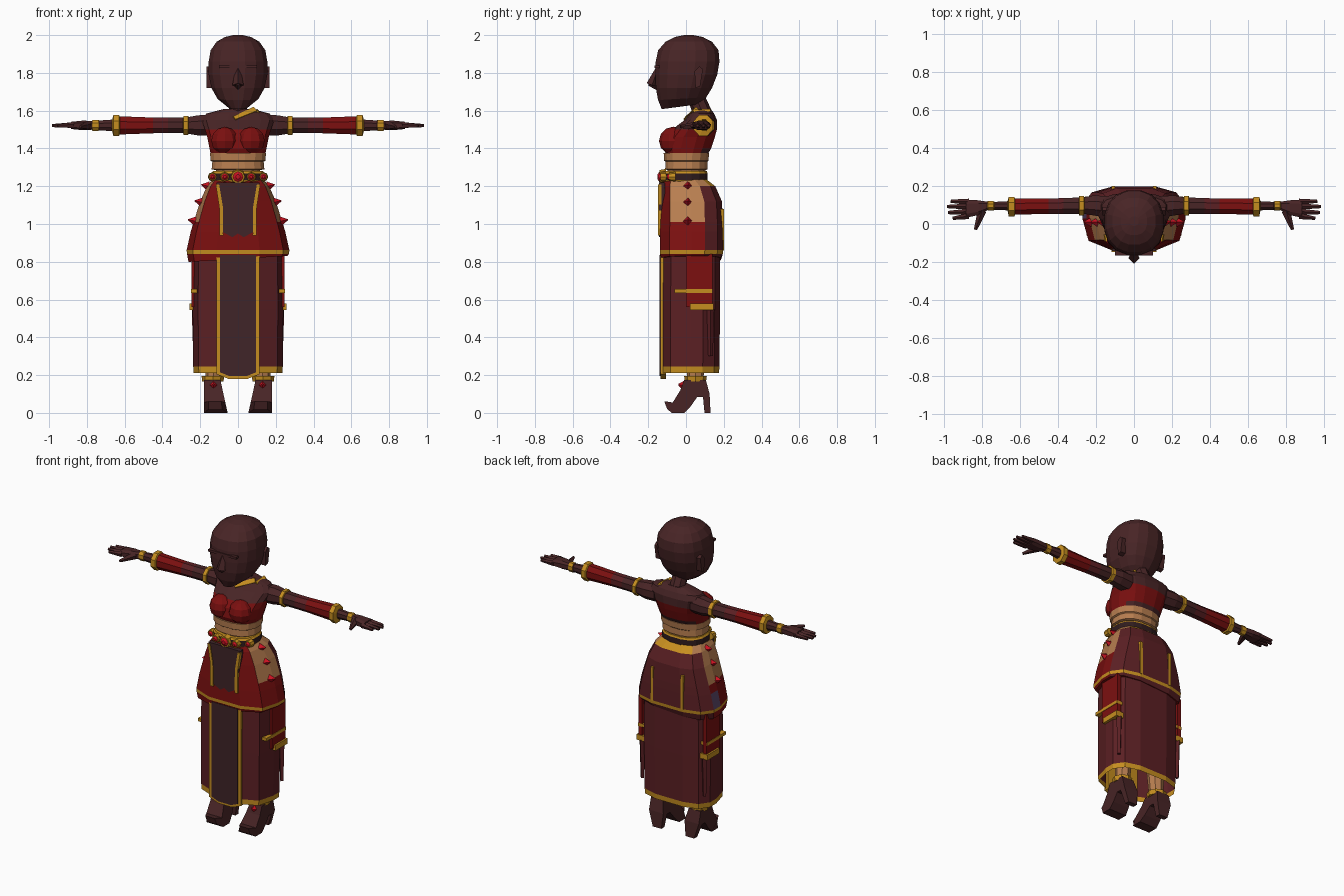
import bpy, bmesh, math
from mathutils import Vector

if "Cube" in bpy.data.objects:
    bpy.data.objects.remove(bpy.data.objects["Cube"])

COLOURS = {
    "dark_skin": (.065, .018, .019), "bright_red": (.2, .005, .005),
    "maroon": (.105, .014, .017), "dark_cloth": (.05, .018, .021),
    "gold": (.56, .27, .014), "tan": (.48, .21, .08),
    "gem_red": (.58, .006, .015), "purple": (.1, .06, .13),
    "leather": (.03, .012, .013),
}
MATS = {}
for key, rgb in COLOURS.items():
    m = bpy.data.materials.new(key)
    m.use_nodes = True
    m.diffuse_color = (*rgb, 1)
    bsdf = m.node_tree.nodes["Principled BSDF"]
    bsdf.inputs["Base Color"].default_value = (*rgb, 1)
    bsdf.inputs["Roughness"].default_value = .8
    MATS[key] = m


def finish(name, bm, colour):
    """Turn a bmesh into an object; colour is a name or a rule on face centres."""
    bmesh.ops.recalc_face_normals(bm, faces=bm.faces)
    rule = colour if callable(colour) else (lambda c: colour)
    me = bpy.data.meshes.new(name)
    slots = []
    for f in bm.faces:
        key = rule(f.calc_center_median())
        if key not in slots:
            slots.append(key)
            me.materials.append(MATS[key])
        f.material_index = slots.index(key)
    bm.to_mesh(me)
    bm.free()
    ob = bpy.data.objects.new(name, me)
    bpy.context.collection.objects.link(ob)
    return ob


def oval(n, power=2.0):
    """Unit superellipse section."""
    out = []
    for i in range(n):
        a = 2 * math.pi * (i + .5) / n
        c, s = math.cos(a), math.sin(a)
        out.append((math.copysign(abs(c) ** (2 / power), c),
                    math.copysign(abs(s) ** (2 / power), s)))
    return out


def loft(name, rings, section, colour, place=None, caps=True):
    """Skin rings of (position, half width, front, back, slope x, slope y)."""
    bm = bmesh.new()
    loops = []
    for t, hw, lo, hi, *tilt in rings:
        tx, ty = tilt or (0, 0)
        loop = []
        for u, v in section:
            x, y = u * hw, (lo + hi) / 2 + v * (hi - lo) / 2
            p = (x, y, t + tx * x + ty * y)
            loop.append(bm.verts.new(place(p) if place else p))
        loops.append(loop)
    n = len(section)
    for a, b in zip(loops, loops[1:]):
        for i in range(n):
            j = (i + 1) % n
            bm.faces.new((a[i], a[j], b[j], b[i]))
    if caps:
        bm.faces.new(loops[0])
        bm.faces.new(loops[-1])
    return finish(name, bm, colour)


def slab(name, pts, plane, a, b, colour):
    """Extrude an outline drawn in the xz or yz plane from a to b."""
    bm = bmesh.new()
    at = (lambda u, v, d: (u, d, v)) if plane == "xz" else (lambda u, v, d: (d, u, v))
    lo, hi = ([bm.verts.new(at(u, v, d)) for u, v in pts] for d in (a, b))
    bm.faces.new(lo)
    bm.faces.new(hi)
    for i in range(len(pts)):
        j = (i + 1) % len(pts)
        bm.faces.new((lo[i], lo[j], hi[j], hi[i]))
    return finish(name, bm, colour)


def rect(u0, u1, v0, v1):
    return [(u0, v0), (u1, v0), (u1, v1), (u0, v1)]


def rod(name, p, q, r1, r2, sides, colour):
    """Tapered prism from p to q."""
    p, q = Vector(p), Vector(q)
    bm = bmesh.new()
    bmesh.ops.create_cone(bm, cap_ends=True, segments=sides, radius1=r1,
                          radius2=r2, depth=(q - p).length)
    rot = (q - p).to_track_quat("Z", "Y")
    for v in bm.verts:
        v.co = rot @ v.co + (p + q) / 2
    return finish(name, bm, colour)


# Head, nose, brow and neck
loft("head", [(1.625, .055, -.13, .08, 0, .13), (1.665, .11, -.15, .11, 0, .06),
              (1.72, .143, -.162, .14), (1.79, .158, -.165, .168), (1.86, .158, -.163, .18),
              (1.92, .147, -.15, .175), (1.965, .115, -.11, .14), (1.99, .07, -.06, .09),
              (2.0, .025, -.01, .04)], oval(16, 2.3), "dark_skin")
rod("nose", (0, -.145, 1.83), (0, -.18, 1.735), .012, .03, 4, "dark_skin")
rod("nose_tip", (0, -.15, 1.735), (0, -.198, 1.74), .028, .008, 4, "dark_skin")
slab("brow", rect(-.1, .1, 1.825, 1.84), "xz", -.166, -.14, "dark_skin")
rod("neck", (0, .095, 1.57), (0, .045, 1.69), .05, .045, 8, "dark_skin")


# Upper body with a bodice
def bodice_colour(c):
    if c.y > .08:
        return "bright_red" if 1.4 < c.z < 1.5 else "dark_skin"
    return "bright_red" if c.z < 1.5 else "dark_skin"


loft("torso", [(1.375, .148, -.11, .12), (1.4, .153, -.12, .135), (1.46, .165, -.11, .155),
               (1.5, .178, -.075, .165), (1.55, .195, -.01, .165), (1.585, .17, .02, .15),
               (1.61, .07, .04, .13)], oval(16, 2.5), bodice_colour)
rod("gold_collar", (-.02, .0, 1.555), (.09, .055, 1.6), .016, .022, 4, "gold")
rod("shoulder_strap", (.1, .04, 1.59), (.1, .13, 1.595), .015, .015, 4, "gold")

# Waist bands and belt
loft("waist", [(1.25, .115, -.095, .1), (1.285, .118, -.1, .105), (1.29, .142, -.112, .115),
               (1.33, .138, -.11, .115), (1.335, .148, -.118, .12), (1.375, .15, -.12, .125)],
     oval(16, 2.4), "tan")
loft("belt", [(1.22, .135, -.12, .112), (1.232, .142, -.125, .116), (1.268, .142, -.125, .116),
              (1.28, .135, -.12, .112)], oval(16, 2.5),
     lambda c: "leather" if 1.235 < c.z < 1.265 else "gold")
for i, (x, y, r) in enumerate([(0, -.125, .042), (-.07, -.12, .027), (.07, -.12, .027),
                               (-.135, -.075, .025), (.135, -.075, .025)]):
    rod(f"belt_disc_{i}", (x, y + .02, 1.25), (x, y - .016, 1.25), r, r * .85, 8, "gold")
    rod(f"belt_gem_{i}", (x, y - .016, 1.25), (x, y - .026, 1.25), r * .65, r * .3, 8, "gem_red")

# Skirt section: flat front, broad sides, rounded back
half = [(.42, -1), (.88, -.7), (1, 0), (1, .42), (.82, .82), (.42, 1)]
SKIRT = half + [(-u, v) for u, v in reversed(half)]


def overskirt_colour(c):
    side = abs(c.x) > .12 and -.1 < c.y < .1
    if c.z < .87 and c.z > .842:
        return "gold"
    if side and c.z > 1.0:
        return "tan"
    if c.x < -.2 and .02 < c.y < .1 and .87 < c.z < .97:
        return "purple"
    if c.y > .1:
        return "gold" if c.z > 1.215 else "maroon"
    return "bright_red"


loft("overskirt", [(.815, .262, -.133, .185, .06, 0), (.842, .27, -.138, .195),
                   (.862, .272, -.139, .197), (.96, .25, -.137, .197), (1.01, .235, -.135, .196),
                   (1.12, .2, -.132, .19), (1.2, .165, -.127, .155), (1.235, .135, -.115, .11)],
     SKIRT, overskirt_colour)
loft("long_skirt", [(.212, .235, -.128, .175), (.245, .237, -.128, .177),
                    (.55, .24, -.128, .18), (.84, .238, -.125, .18)],
     SKIRT, lambda c: "gold" if c.z < .24 else "maroon", caps=False)

# Front panel with gold border
slab("panel_border", [(-.115, .205), (-.05, .18), (.05, .18), (.115, .205), (.115, .84),
                      (-.115, .84)], "xz", -.135, -.105, "gold")
slab("front_panel", [(-.095, .215), (-.045, .195), (.045, .195), (.095, .215), (.095, .835),
                     (-.095, .835)], "xz", -.14, -.134, "dark_cloth")
slab("upper_apron", [(-.085, .96), (-.03, .93), (0, .95), (.03, .93), (.085, .96),
                     (.115, 1.22), (-.115, 1.22)], "xz", -.142, -.11, "dark_cloth")

for side, s in (("left", 1), ("right", -1)):
    # Gold piping on the apron and on the back of the overskirt
    slab(f"{side}_apron_piping", [(s * .078, .94), (s * .098, .94), (s * .098, 1.08),
                                  (s * .118, 1.21), (s * .1, 1.21), (s * .08, 1.09)],
         "xz", -.147, -.13, "gold")
    slab(f"{side}_back_piping", rect(s * .1, s * .118, .86, 1.08), "xz", .175, .2, "gold")

    # Side sash, trims and tassel
    slab(f"{side}_sash", rect(.0, .14, .56, .84), "yz", s * .22, s * .246,
         lambda c: "bright_red")
    slab(f"{side}_sash_trim", rect(-.06, .14, .635, .655), "yz", s * .2, s * .249, "gold")
    slab(f"{side}_sash_end", rect(.02, .145, .545, .58), "yz", s * .2, s * .257, "gold")
    rod(f"{side}_tassel", (s * .225, .13, .55), (s * .225, .13, .3), .02, .012, 4, "maroon")

    # Hip spikes
    for i, (x, z) in enumerate([(.155, 1.2), (.19, 1.115), (.225, 1.015)]):
        rod(f"{side}_hip_spike_{i}", (s * x, .01, z), (s * (x + .04), .01, z + .008),
            .026, .002, 4, "gem_red")

    # Ear
    slab(f"{side}_ear", [(.05, 1.72), (.075, 1.73), (.09, 1.82), (.07, 1.835), (.045, 1.81)],
         "yz", s * .13, s * .166, "dark_skin")
    # Bust
    bm = bmesh.new()
    bmesh.ops.create_uvsphere(bm, u_segments=10, v_segments=6, radius=.075)
    for v in bm.verts:
        v.co = v.co + Vector((s * .07, -.068, 1.44))
        v.co.z = max(v.co.z, 1.378)
    finish(f"{side}_bust", bm, "bright_red")

    # Arm: shoulder, sleeve, cuff, forearm and bracelet
    def along_x(p, s=s):
        return (s * p[2], p[1], 1.522 + p[0])

    def arm_colour(c):
        x = abs(c.x)
        if .262 < x < .29 or .628 < x < .664 or .737 < x < .772:
            return "gold"
        if .45 < x < .628:
            return "bright_red"
        return "maroon" if .36 < x < .45 else "dark_skin"

    loft(f"{side}_arm", [(.13, .06, .03, .15), (.21, .058, .04, .155), (.262, .048, .05, .145),
                         (.264, .055, .04, .152), (.288, .055, .04, .152), (.29, .045, .05, .143),
                         (.37, .044, .05, .14), (.45, .045, .05, .137), (.626, .052, .046, .137),
                         (.63, .06, .036, .147), (.66, .06, .036, .147), (.666, .033, .07, .122),
                         (.735, .028, .073, .118), (.739, .032, .07, .122), (.77, .032, .07, .122),
                         (.774, .025, .073, .118)], oval(8), arm_colour, along_x)
    loft(f"{side}_palm", [(.77, .024, .073, .118), (.82, .027, .045, .127),
                          (.885, .02, .03, .13)], oval(8, 3), "dark_skin", along_x)
    for i, (y, tip, y2) in enumerate([(.042, .955, .03), (.066, .98, .06),
                                      (.092, .985, .092), (.117, .965, .12)]):
        rod(f"{side}_finger_{i}", (s * .87, y, 1.522), (s * tip, y2, 1.52),
            .017, .009, 5, "dark_skin")
    rod(f"{side}_thumb", (s * .8, .07, 1.522), (s * .835, -.03, 1.515), .024, .009, 5, "dark_skin")

    # Leg, ankle ring and heeled boot
    rod(f"{side}_leg", (s * .13, .05, .17), (s * .115, .05, .6), .042, .07, 8, "tan")
    rod(f"{side}_ankle_ring", (s * .133, .05, .165), (s * .133, .05, .195), .056, .06, 8, "gold")
    boot = slab(f"{side}_boot", [(.105, .175), (-.01, .175), (-.03, .12), (-.07, .055),
                                 (-.115, .062), (-.1, .02), (-.075, 0), (-.01, 0), (.025, .035),
                                 (.06, .085), (.09, .085), (.098, 0), (.13, 0), (.125, .1)],
                "yz", .055, .18, "dark_skin")
    for v in boot.data.vertices:
        if v.co.x < .1:
            v.co.x += .22 * v.co.z
        if v.co.y > .085 and v.co.z < .05:
            v.co.x = .12 + (v.co.x - .12) * .5
        if v.co.y < -.09:
            v.co.x = .12 + (v.co.x - .12) * .6
        v.co.x *= s
    rod(f"{side}_boot_gem", (s * .13, -.01, .145), (s * .13, -.04, .15), .028, .004, 4, "gem_red")
